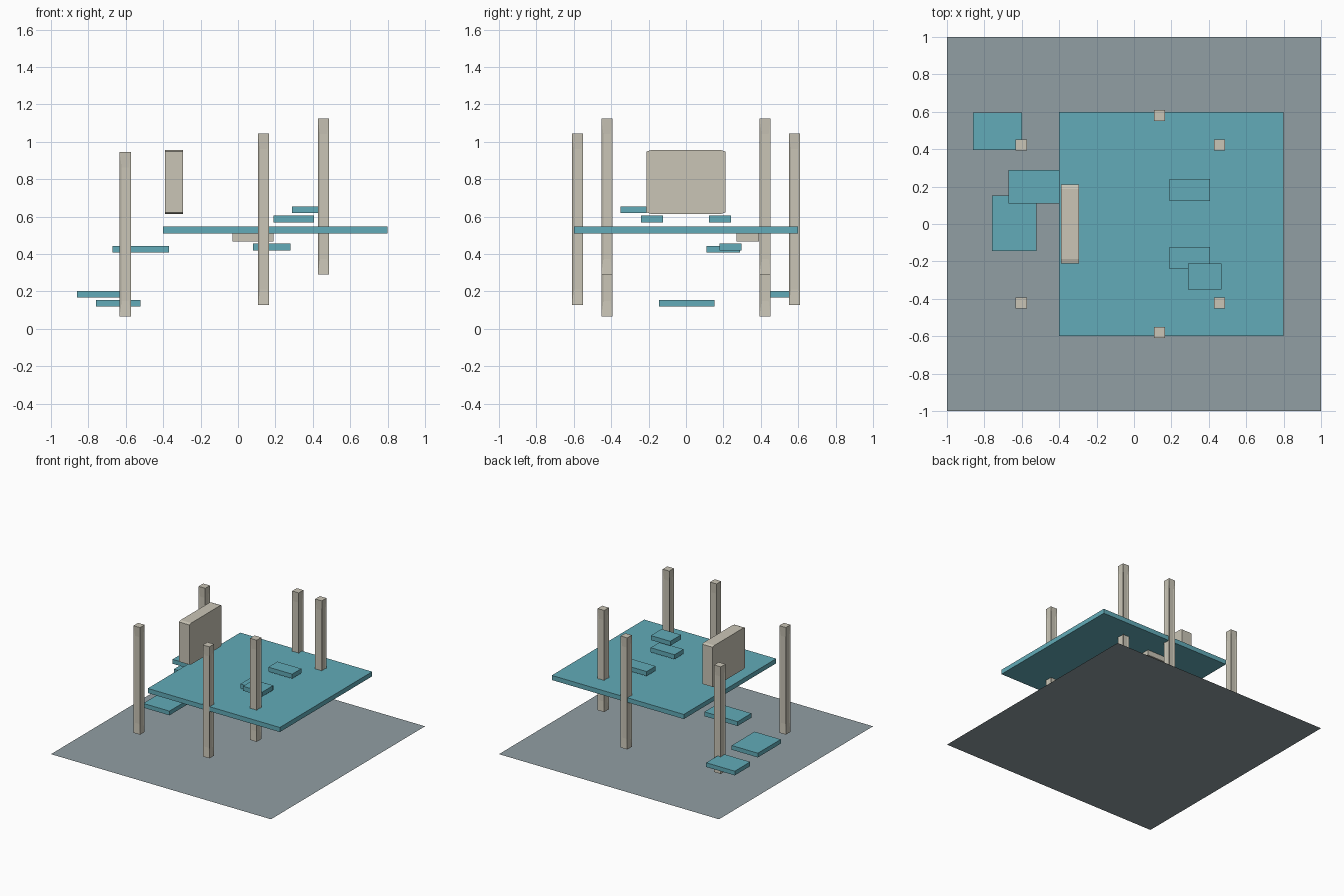
import bpy, bmesh, math

if "Cube" in bpy.data.objects:
    bpy.data.objects.remove(bpy.data.objects["Cube"])


def material(name, rgb):
    m = bpy.data.materials.new(name)
    m.diffuse_color = (*rgb, 1)
    m.use_nodes = True
    m.node_tree.nodes["Principled BSDF"].inputs["Base Color"].default_value = m.diffuse_color
    return m


STONE = material("pale_stone", (0.59, 0.56, 0.47))
TEAL = material("teal", (0.122, 0.407, 0.479))
GREY = material("slate_grey", (0.283, 0.342, 0.367))


def finish(name, bm, mat):
    bmesh.ops.recalc_face_normals(bm, faces=bm.faces)
    me = bpy.data.meshes.new(name)
    bm.to_mesh(me)
    bm.free()
    me.materials.append(mat)
    ob = bpy.data.objects.new(name, me)
    bpy.context.collection.objects.link(ob)
    return ob


def box_mesh(x0, x1, y0, y1, z0, z1):
    bm = bmesh.new()
    bmesh.ops.create_cube(bm, size=1)
    for v in bm.verts:
        v.co = ((x0 + x1) / 2 + v.co.x * (x1 - x0),
                (y0 + y1) / 2 + v.co.y * (y1 - y0),
                (z0 + z1) / 2 + v.co.z * (z1 - z0))
    return bm


def box(name, mat, *bounds):
    return finish(name, box_mesh(*bounds), mat)


def pillar(name, x, y, z0, z1, half=0.03, margin=0.083):
    bm = box_mesh(x - half, x + half, y - half, y + half, z0, z1)
    sides = [f for f in bm.faces if abs(f.normal.z) < 0.5]
    # a shallow recessed panel on each side
    bmesh.ops.inset_individual(bm, faces=sides, thickness=0.016, depth=-0.005)
    middle = (z0 + z1) / 2
    for f in sides:
        for v in f.verts:
            v.co.z = z0 + margin if v.co.z < middle else z1 - margin
    finish(name, bm, STONE)


# Ground sheet
bm = bmesh.new()
bmesh.ops.create_grid(bm, x_segments=1, y_segments=1, size=1)
finish("ground_sheet", bm, GREY)

# Faint flat rings in the floor
for i, r in enumerate((0.25, 0.35)):
    bm = bmesh.new()
    n = 48
    loops = []
    for rad in (r - 0.008, r + 0.008):
        loops.append([bm.verts.new((rad * math.cos(2 * math.pi * k / n),
                                    rad * math.sin(2 * math.pi * k / n), 0.0005))
                      for k in range(n)])
    for k in range(n):
        j = (k + 1) % n
        bm.faces.new((loops[0][k], loops[1][k], loops[1][j], loops[0][j]))
    finish(f"floor_ring_{i + 1}", bm, GREY)

# Main platform
box("main_platform", TEAL, -0.40, 0.80, -0.60, 0.60, 0.51, 0.548)

# Three mirrored pairs of pillars
for label, x, y, z0, z1 in (("left", -0.603, 0.423, 0.065, 0.945),
                            ("middle", 0.137, 0.58, 0.128, 1.045),
                            ("right", 0.457, 0.423, 0.29, 1.125)):
    pillar(label + "_pillar_front", x, -y, z0, z1)
    pillar(label + "_pillar_back", x, y, z0, z1)

# Floating steps
for name, bounds in {
    "low_step_back": (-0.86, -0.60, 0.395, 0.595, 0.168, 0.203),
    "low_step_centre": (-0.76, -0.522, -0.145, 0.153, 0.12, 0.155),
    "entry_step": (-0.672, -0.37, 0.11, 0.29, 0.407, 0.443),
    "under_step": (0.08, 0.28, 0.18, 0.298, 0.418, 0.455),
    "upper_step_back": (0.19, 0.407, 0.122, 0.24, 0.568, 0.605),
    "upper_step_front": (0.19, 0.407, -0.24, -0.122, 0.568, 0.605),
    "top_step": (0.29, 0.467, -0.35, -0.21, 0.618, 0.655),
}.items():
    box(name, TEAL, *bounds)

# Stone block beneath the platform
box("under_block", STONE, -0.03, 0.19, 0.27, 0.39, 0.467, 0.51)

# Upright slab with clipped corners and a round hole
bm = bmesh.new()
outline = []
for sy, sz in ((1, 1), (-1, 1), (-1, -1), (1, -1)):
    pts = [(sy * 0.21, 0.785 + sz * 0.163), (sy * 0.188, 0.785 + sz * 0.17)]
    outline += pts if sy * sz > 0 else pts[::-1]
front = bm.faces.new([bm.verts.new((-0.39, y, z)) for y, z in outline])
side = bmesh.ops.extrude_face_region(bm, geom=[front])
for v in side["geom"]:
    if isinstance(v, bmesh.types.BMVert):
        v.co.x = -0.295
slab = finish("upright_slab", bm, STONE)

bm = bmesh.new()
bmesh.ops.create_cone(bm, cap_ends=True, segments=32, radius1=0.05, radius2=0.05, depth=0.4)
for v in bm.verts:
    v.co = (v.co.z - 0.34, v.co.y, v.co.x + 0.785)
cutter = finish("hole_cutter", bm, STONE)
cutter.hide_render = True
cutter.hide_viewport = False
cutter.display_type = 'WIRE'
hole = slab.modifiers.new("hole", 'BOOLEAN')
hole.operation = 'DIFFERENCE'
hole.solver = 'EXACT'
hole.object = cutter
